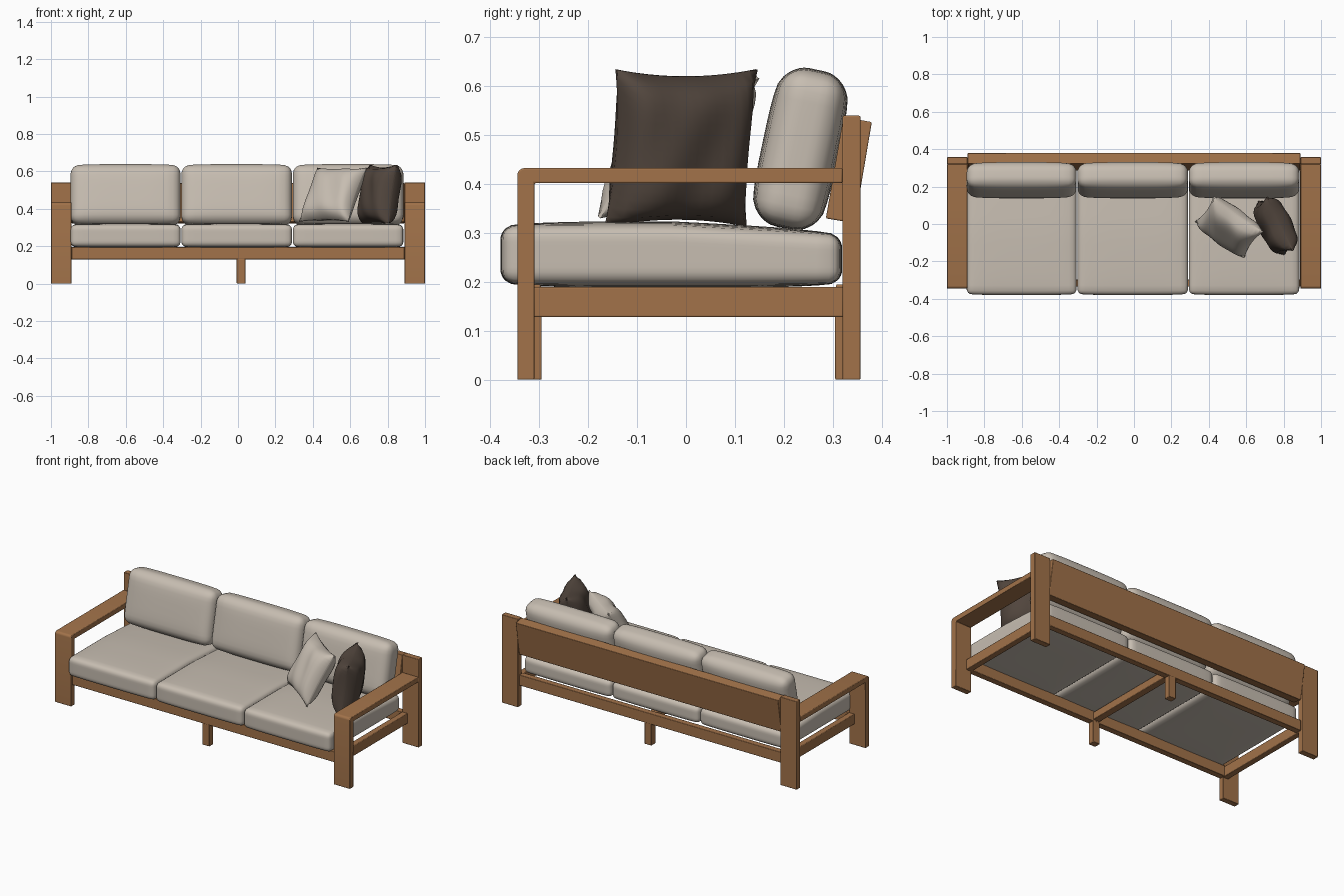
import bpy, bmesh, math
from mathutils import Vector

cube = bpy.data.objects.get("Cube")
if cube:
    bpy.data.objects.remove(cube, do_unlink=True)


def material(name, color):
    mat = bpy.data.materials.new(name)
    mat.use_nodes = True
    mat.diffuse_color = (*color, 1)
    mat.node_tree.nodes["Principled BSDF"].inputs["Base Color"].default_value = (*color, 1)
    return mat


WOOD = material("warm_wood", (0.36, 0.17, 0.068))
FABRIC = material("beige_fabric", (0.57, 0.51, 0.44))
DARK = material("dark_brown_fabric", (0.085, 0.062, 0.048))


def finish(name, bm, mat, loc=(0, 0, 0), rot=(0, 0, 0), bevel=0.0, angle=40):
    bmesh.ops.recalc_face_normals(bm, faces=bm.faces)
    mesh = bpy.data.meshes.new(name)
    bm.to_mesh(mesh)
    bm.free()
    mesh.materials.append(mat)
    obj = bpy.data.objects.new(name, mesh)
    bpy.context.collection.objects.link(obj)
    obj.location = loc
    obj.rotation_euler = [math.radians(a) for a in rot]
    if bevel:
        mod = obj.modifiers.new("soft_edges", "BEVEL")
        mod.width = bevel
        mod.segments = 2
    bpy.ops.object.select_all(action="DESELECT")
    obj.select_set(True)
    bpy.context.view_layer.objects.active = obj
    bpy.ops.object.shade_smooth_by_angle(angle=math.radians(angle))
    return obj


def board(name, x, y, z):
    """Wooden board given by its (min, max) range on each axis."""
    bm = bmesh.new()
    bmesh.ops.create_cube(bm, size=1)
    for v in bm.verts:
        v.co = [r[0] if c < 0 else r[1] for c, r in zip(v.co, (x, y, z))]
    return finish(name, bm, WOOD, bevel=0.003)


def prism(name, profile, x0, x1):
    """Extrude a (y, z) profile along x."""
    bm = bmesh.new()
    face = bm.faces.new([bm.verts.new((x0, y, z)) for y, z in profile])
    ext = bmesh.ops.extrude_face_region(bm, geom=[face])["geom"]
    for v in ext:
        if isinstance(v, bmesh.types.BMVert):
            v.co.x = x1
    return finish(name, bm, WOOD, bevel=0.003)


def grid_cube(cuts):
    bm = bmesh.new()
    bmesh.ops.create_cube(bm, size=2)
    bmesh.ops.subdivide_edges(bm, edges=bm.edges[:], cuts=cuts, use_grid_fill=True)
    return bm


def cushion(name, size, loc, rot, radius, crown, droop=0.0):
    """Rounded box with crowned broad faces; thickness runs along local z."""
    bm = grid_cube(15)
    half = Vector(size) / 2
    for v in bm.verts:
        p = Vector([math.copysign(1 - (1 - abs(c)) ** 2, c) for c in v.co])
        q = Vector([p[i] * half[i] for i in range(3)])
        core = Vector([max(-h + radius, min(h - radius, c)) for c, h in zip(q, half)])
        q = core + (q - core).normalized() * radius
        u, w = q.x / half.x, q.y / half.y
        q.z += q.z / half.z * crown * (1 - u ** 4) * (1 - w ** 4)
        q.y += w ** 3 * crown * 0.5 * (1 - u ** 4)
        if q.z > 0:
            q.z -= droop * max(0, w)
        v.co = q
    return finish(name, bm, FABRIC, loc, rot, angle=60)


def pillow(name, mat, width, height, depth, loc, rot):
    """Throw pillow with pinched corners, standing in its local xz plane."""
    bm = grid_cube(15)
    for v in bm.verts:
        u, d, w = v.co
        puff = ((1 - u ** 4) * (1 - w ** 4)) ** 0.6
        x = u * (1 - 0.09 * (1 - w * w) * u * u) * width / 2
        z = w * (1 - 0.09 * (1 - u * u) * w * w) * height / 2
        wrinkle = 0.004 * math.sin(7 * u + 3 * w) * puff
        v.co = (x, d * (0.004 + depth / 2 * puff) + wrinkle, z)
    return finish(name, bm, mat, loc, rot, angle=80)


# Arms: front leg and armrest in one bent piece, back post, lower side rail
front, bend, top, under = -0.345, 0.015, 0.433, 0.402
arm = [(front, 0), (-0.31, 0), (-0.31, under), (0.32, under), (0.32, top)]
for i in range(5):
    a = math.radians(90 + i * 22.5)
    arm.append((front + bend + bend * math.cos(a), top - bend + bend * math.sin(a)))
for side, s in (("left", 1), ("right", -1)):
    prism(side + "_arm_and_front_leg", arm, s * 0.89, s * 1.0)
    board(side + "_back_post", sorted((s * 0.89, s * 1.0)), (0.32, 0.357), (0, 0.54))
    board(side + "_side_rail", sorted((s * 0.888, s * 0.925)), (-0.312, 0.322), (0.128, 0.19))

# Base rails, middle beam and middle legs
board("front_rail", (-0.89, 0.89), (-0.335, -0.297), (0.13, 0.195))
board("back_rail", (-0.89, 0.89), (0.307, 0.345), (0.13, 0.195))
board("middle_beam", (-0.006, 0.038), (-0.3, 0.31), (0.14, 0.185))
board("front_middle_leg", (-0.007, 0.04), (-0.335, -0.295), (0, 0.133))
board("back_middle_leg", (-0.007, 0.04), (0.305, 0.345), (0, 0.133))

# Leaning back panel
prism("back_panel", [(0.286, 0.33), (0.345, 0.32), (0.38, 0.527), (0.322, 0.537)], -0.889, 0.889)

# Seat and back cushions
edges = (-0.897, -0.305, 0.291, 0.886)
for label, x0, x1 in zip(("right", "middle", "left"), edges, edges[1:]):
    mid, width = (x0 + x1) / 2, x1 - x0 - 0.004
    cushion(label + "_seat_cushion", (width, 0.69, 0.118), (mid, -0.03, 0.256), (0, 0, 0),
            0.028, 0.009, 0.018)
    cushion(label + "_back_cushion", (width, 0.315, 0.125), (mid, 0.234, 0.472), (78, 0, 0),
            0.045, 0.016)

# Throw pillows
pillow("light_pillow", FABRIC, 0.325, 0.33, 0.13, (0.508, -0.015, 0.475), (-30, 0, -36))
pillow("dark_pillow", DARK, 0.32, 0.325, 0.15, (0.757, -0.01, 0.474), (-9, 0, -64))
